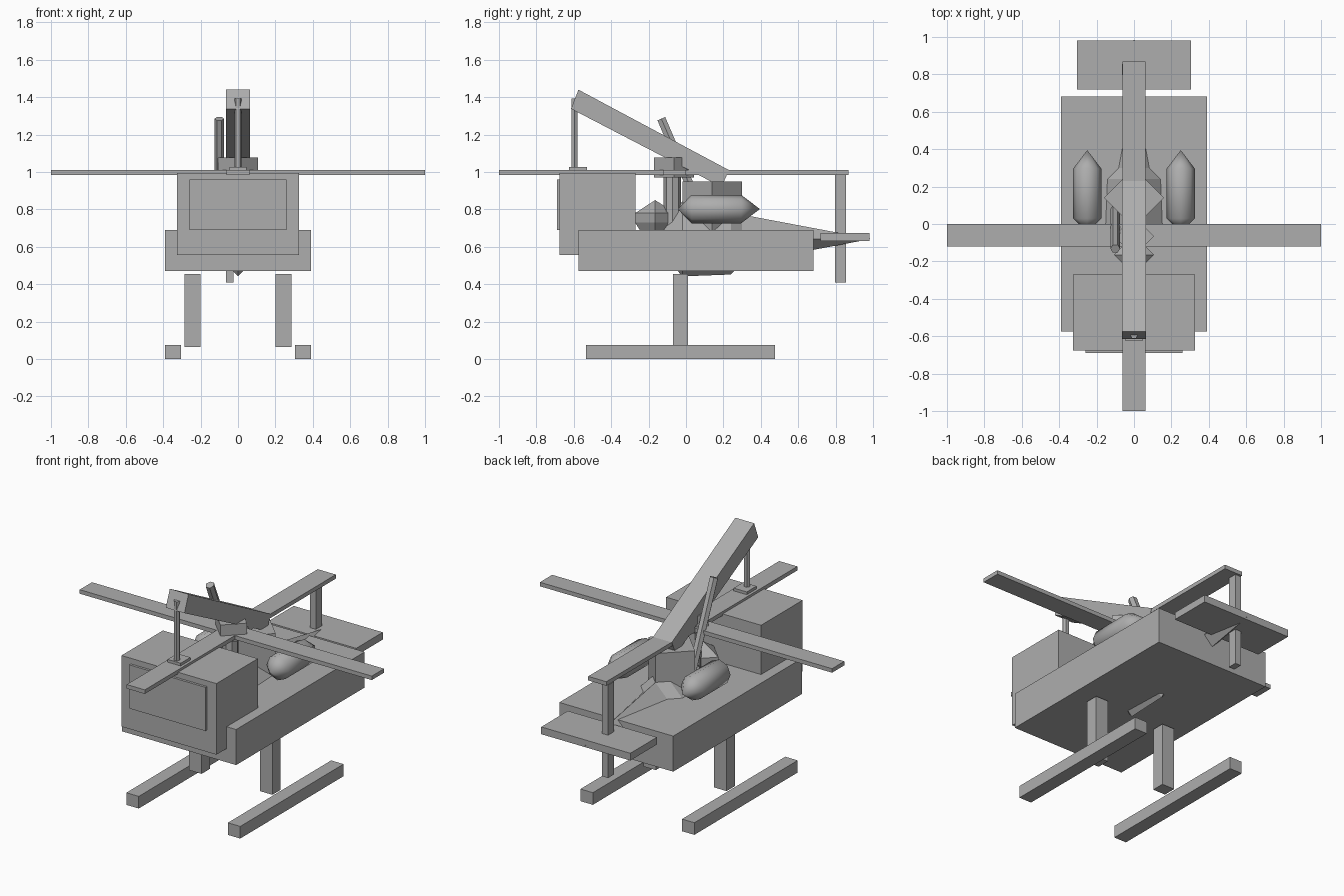
import bpy, bmesh, math
from mathutils import Vector

if "Cube" in bpy.data.objects:
    bpy.data.objects.remove(bpy.data.objects["Cube"])

grey = bpy.data.materials.new("plain_grey")
grey.diffuse_color = (0.42, 0.42, 0.42, 1)
grey.use_nodes = True
grey.node_tree.nodes["Principled BSDF"].inputs["Base Color"].default_value = grey.diffuse_color


def finish(name, bm, smooth=False):
    bmesh.ops.remove_doubles(bm, verts=bm.verts, dist=1e-5)
    bmesh.ops.recalc_face_normals(bm, faces=bm.faces)
    mesh = bpy.data.meshes.new(name)
    for f in bm.faces:
        f.smooth = smooth
    bm.to_mesh(mesh)
    bm.free()
    mesh.materials.append(grey)
    obj = bpy.data.objects.new(name, mesh)
    bpy.context.collection.objects.link(obj)
    if smooth:
        bpy.ops.object.select_all(action='DESELECT')
        obj.select_set(True)
        bpy.context.view_layer.objects.active = obj
        bpy.ops.object.shade_smooth_by_angle(angle=math.radians(50))
    return obj


def box(name, x, y, z):
    """Box from (min, max) ranges."""
    bm = bmesh.new()
    bmesh.ops.create_cube(bm, size=1)
    for v in bm.verts:
        v.co = [r[0] + (c + 0.5) * (r[1] - r[0]) for c, r in zip(v.co, (x, y, z))]
    return finish(name, bm)


def lathe(name, start, end, profile, sides, turn=0.0, smooth=False):
    """Rings of (distance, radius) along the line from start to end."""
    start, axis = Vector(start), (Vector(end) - Vector(start)).normalized()
    u = Vector((1, 0, 0))
    w = axis.cross(u).normalized()
    bm = bmesh.new()
    rings = []
    for d, r in profile:
        rings.append([bm.verts.new(start + axis * d + r * (
            u * math.cos(turn + math.tau * i / sides) + w * math.sin(turn + math.tau * i / sides)))
            for i in range(sides)])
    for a, b in zip(rings, rings[1:]):
        for i in range(sides):
            j = (i + 1) % sides
            bm.faces.new((a[i], a[j], b[j], b[i]))
    for ring, (d, r) in ((rings[0], profile[0]), (rings[-1], profile[-1])):
        if r > 0:
            bm.faces.new(ring)
    bmesh.ops.dissolve_degenerate(bm, edges=bm.edges, dist=1e-5)
    return finish(name, bm, smooth)


def post(name, start, end, radius, sides, turn=0.0, smooth=False):
    length = (Vector(end) - Vector(start)).length
    return lathe(name, start, end, [(0, radius), (length, radius)], sides, turn, smooth)


# Hull, cabin and front window
box("hull", (-0.39, 0.39), (-0.575, 0.682), (0.47, 0.69))
box("cabin", (-0.325, 0.325), (-0.675, -0.27), (0.555, 0.995))
box("front_window", (-0.26, 0.26), (-0.69, -0.674), (0.69, 0.96))

# Landing gear and engine pods on both sides
for side, s in (("left", -1), ("right", 1)):
    box(side + "_leg", sorted((s * 0.2, s * 0.285)), (-0.07, 0.01), (0.065, 0.455))
    box(side + "_skid", sorted((s * 0.305, s * 0.39)), (-0.535, 0.475), (0, 0.075))
    lathe(side + "_pod", (s * 0.25, -0.045, 0.802), (s * 0.25, 1, 0.802),
          [(0, 0), (0.075, 0.076), (0.34, 0.076), (0.44, 0)], 8, 0, True)

# Crossed rotor blades
box("cross_blade", (-1, 1), (-0.12, 0), (0.985, 1.01))
box("long_blade", (-0.062, 0.062), (-1, 0.868), (0.985, 1.01))

# Tail surfaces
box("tail_fin", (-0.065, -0.025), (0.797, 0.855), (0.41, 0.985))
box("tail_plane", (-0.305, 0.305), (0.72, 0.98), (0.63, 0.675))

# Four-sided spindle running through the hull into the tail tip
lathe("tail_spindle", (0, -0.19, 0.642), (0, 1, 0.642),
      [(0, 0), (0.17, 0.2), (0.43, 0.19), (0.49, 0.13), (1.18, 0)], 4)

# Turret, mast, hub and knob
post("turret", (0, 0.14, 0.68), (0, 0.14, 0.95), 0.16, 4)
post("mast", (0, -0.073, 0.68), (0, -0.073, 0.98), 0.046, 8)
post("rotor_hub", (0, -0.065, 0.97), (0, -0.065, 1.078), 0.107, 4)
lathe("knob", (0, -0.165, 0.67), (0, -0.165, 1),
      [(0, 0.07), (0.06, 0.107), (0.11, 0.107), (0.18, 0)], 4)

# Sloping boom: side profile extruded across x
bm = bmesh.new()
profile = [(-0.575, 1.44), (-0.615, 1.338), (0.19, 0.92), (0.23, 1.01)]
face = bm.faces.new([bm.verts.new((-0.064, y, z)) for y, z in profile])
new = bmesh.ops.extrude_face_region(bm, geom=[face])["geom"]
for v in new:
    if isinstance(v, bmesh.types.BMVert):
        v.co.x = 0.064
finish("boom", bm)

# Rod hanging from the boom onto its foot plate
post("boom_rod", (0, -0.597, 1.02), (0, -0.597, 1.392), 0.019, 6)
box("rod_foot", (-0.045, 0.045), (-0.625, -0.53), (1.008, 1.027))

# Leaning stick
post("leaning_stick", (-0.1, 0.08, 0.79), (-0.1, -0.132, 1.285), 0.026, 6)
